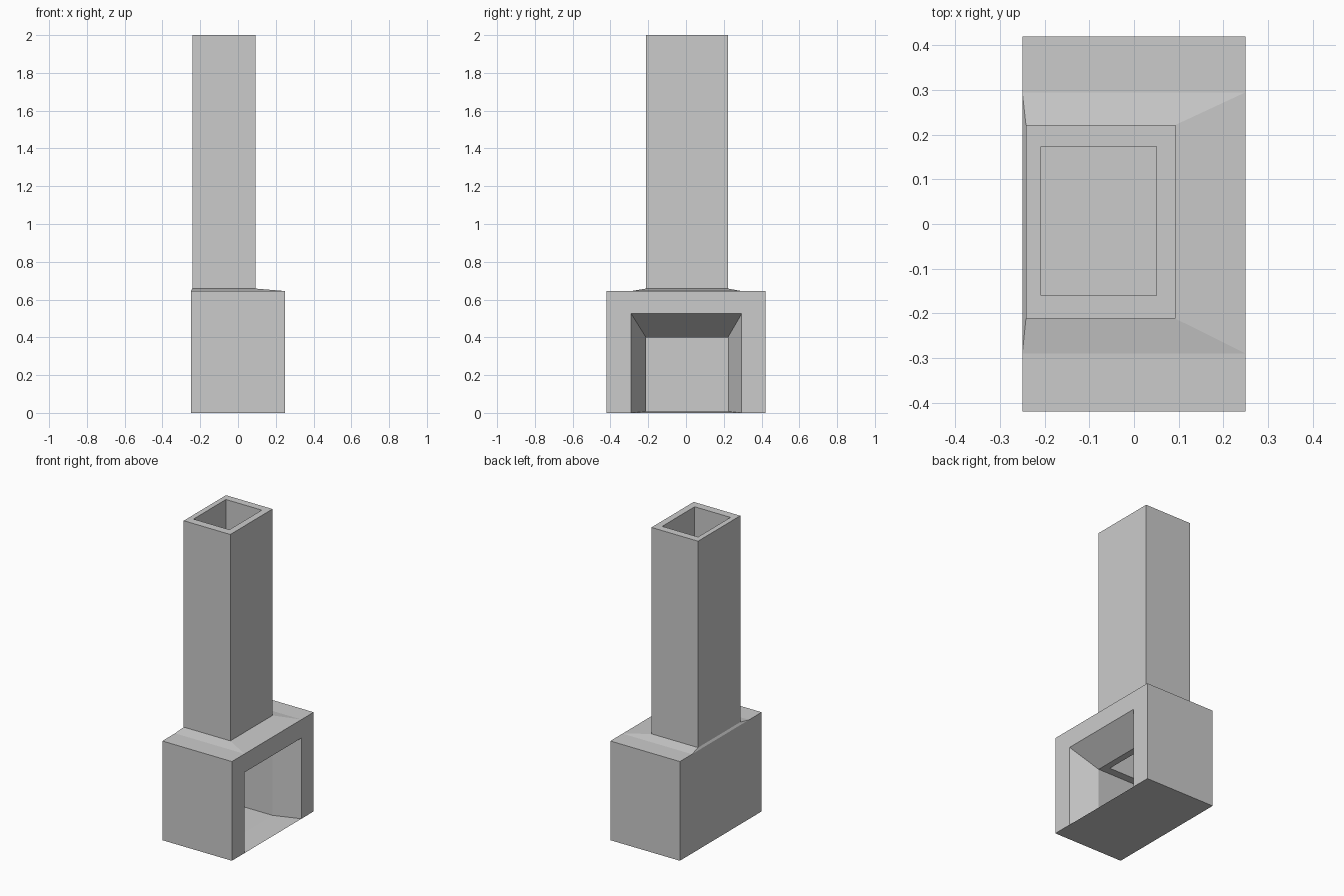
import bpy, bmesh

if "Cube" in bpy.data.objects:
    bpy.data.objects.remove(bpy.data.objects["Cube"])


def loft(name, rings, caps=False, skip=()):
    """Join four-cornered rings in order; skip lists (segment, side) gaps."""
    bm = bmesh.new()
    vs = [[bm.verts.new(p) for p in r] for r in rings]
    for s in range(len(vs) - 1):
        a, b = vs[s], vs[s + 1]
        for i in range(4):
            if (s, i) not in skip:
                j = (i + 1) % 4
                bm.faces.new((a[i], a[j], b[j], b[i]))
    if caps:
        bm.faces.new(vs[0][::-1])
        bm.faces.new(vs[-1])
    flat = [f for f in bm.faces if f.calc_area() < 1e-6]
    bmesh.ops.delete(bm, geom=flat, context='FACES')
    me = bpy.data.meshes.new(name)
    bm.to_mesh(me)
    bm.free()
    ob = bpy.data.objects.new(name, me)
    bpy.context.collection.objects.link(ob)
    return ob


def ring_x(x, y0, y1, z0, z1):
    return [(x, y0, z0), (x, y1, z0), (x, y1, z1), (x, y0, z1)]


def ring_z(z, x0, x1, y0, y1):
    return [(x0, y0, z), (x1, y0, z), (x1, y1, z), (x0, y1, z)]


# Hearth: outer block, then inward through the splayed opening to the back wall
# (block top and flat firebox ceiling are closed by the chimney loft)
loft("hearth", [
    ring_x(-0.25, -0.42, 0.42, 0, 0.645),
    ring_x(0.25, -0.42, 0.42, 0, 0.645),
    ring_x(0.25, -0.29, 0.295, 0, 0.525),
    ring_x(0.093, -0.212, 0.222, 0.008, 0.40),
    ring_x(-0.242, -0.212, 0.222, 0.008, 0.40),
], caps=True, skip={(0, 2), (3, 2)})

# Chimney: block top, sloped shoulder, stack, rim, flue and firebox ceiling
loft("chimney", [
    ring_z(0.645, -0.25, 0.25, -0.42, 0.42),
    ring_z(0.645, -0.25, 0.25, -0.29, 0.295),
    ring_z(0.658, -0.242, 0.093, -0.212, 0.222),
    ring_z(2.0, -0.242, 0.093, -0.212, 0.222),
    ring_z(2.0, -0.208, 0.05, -0.16, 0.173),
    ring_z(0.40, -0.208, 0.05, -0.16, 0.173),
    ring_z(0.40, -0.242, 0.093, -0.212, 0.222),
])
